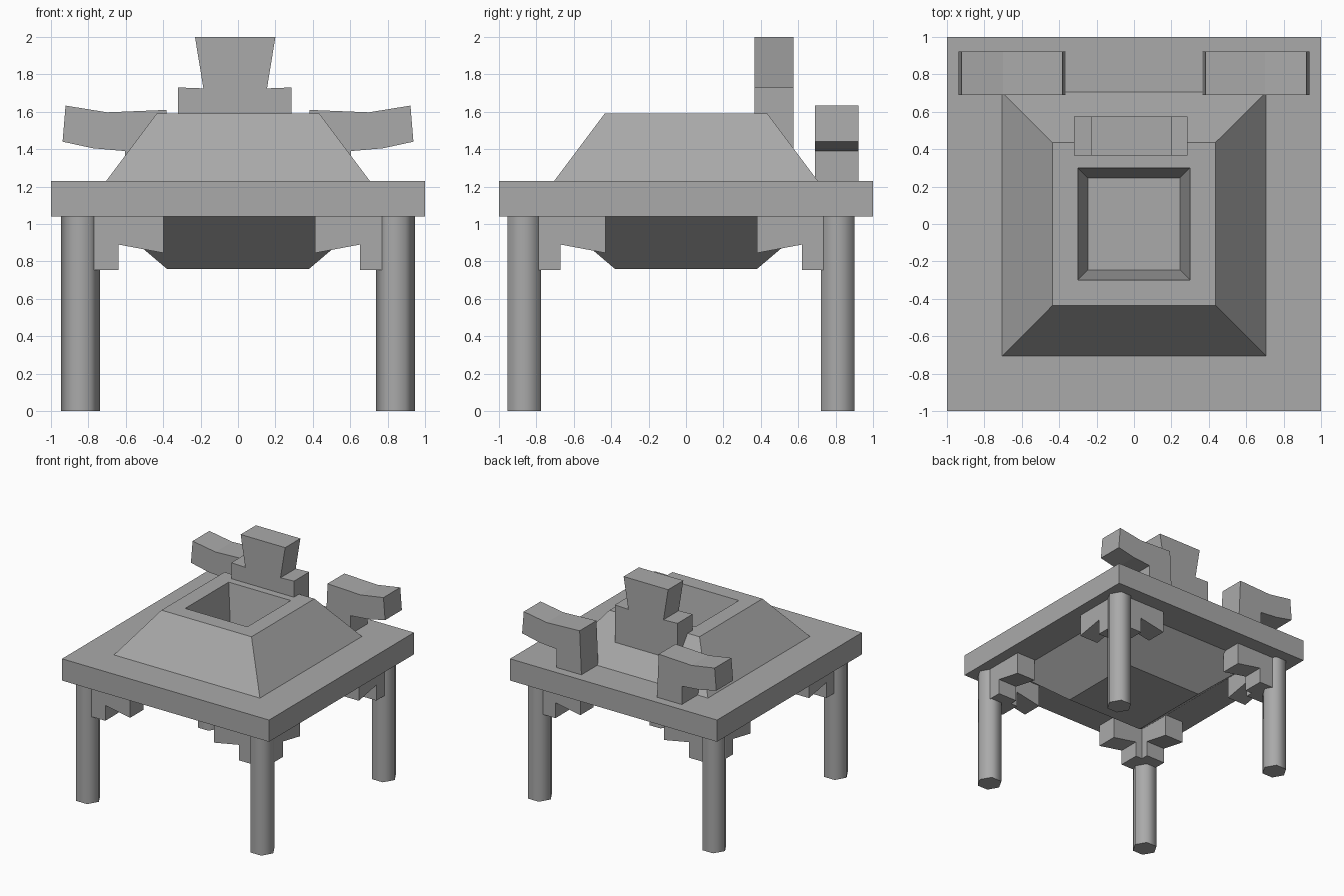
import bpy, bmesh, math
from mathutils import Matrix

cube = bpy.data.objects.get("Cube")
if cube:
    bpy.data.objects.remove(cube)

grey = bpy.data.materials.new("plain_grey")
grey.use_nodes = True
grey.diffuse_color = (0.4, 0.4, 0.4, 1)
grey.node_tree.nodes["Principled BSDF"].inputs["Base Color"].default_value = (0.4, 0.4, 0.4, 1)


def finish(name, bm):
    bmesh.ops.recalc_face_normals(bm, faces=bm.faces)
    mesh = bpy.data.meshes.new(name)
    bm.to_mesh(mesh)
    bm.free()
    mesh.materials.append(grey)
    obj = bpy.data.objects.new(name, mesh)
    bpy.context.scene.collection.objects.link(obj)
    return obj


def loft_squares(name, levels):
    """Stack square rings given as (half width, z), capped at both ends."""
    bm = bmesh.new()
    rings = [[bm.verts.new((sx * h, sy * h, z))
              for sx, sy in ((-1, -1), (1, -1), (1, 1), (-1, 1))] for h, z in levels]
    for a, b in zip(rings, rings[1:]):
        for i in range(4):
            j = (i + 1) % 4
            bm.faces.new((a[i], a[j], b[j], b[i]))
    bm.faces.new(rings[0])
    bm.faces.new(rings[-1])
    return finish(name, bm)


def extrude_profile(name, points, y0, y1, matrix=Matrix()):
    """Extrude an (x, z) outline from y0 to y1."""
    bm = bmesh.new()
    face = bm.faces.new([bm.verts.new((x, y0, z)) for x, z in points])
    new = bmesh.ops.extrude_face_region(bm, geom=[face])["geom"]
    bmesh.ops.translate(bm, vec=(0, y1 - y0, 0),
                        verts=[v for v in new if isinstance(v, bmesh.types.BMVert)])
    bmesh.ops.transform(bm, matrix=matrix, verts=bm.verts)
    return finish(name, bm)


# Table slab, raised collar with a square pit, and basin underneath
loft_squares("table_slab", [(1, 1.04), (1, 1.23)])
# The slab hides nothing in the pit: its floor rests just above the slab
loft_squares("hopper", [(0.705, 1.23), (0.435, 1.59), (0.3, 1.59), (0.245, 1.235)])
loft_squares("basin", [(0.38, 0.76), (0.71, 1.04)])

# Six-sided legs
for side, x in (("right", -0.842), ("left", 0.842)):
    for end, y in (("front", -0.865), ("back", 0.812)):
        bm = bmesh.new()
        bmesh.ops.create_cone(bm, cap_ends=True, segments=6, radius1=0.104, radius2=0.104,
                              depth=1.04, matrix=Matrix.Translation((x, y, 0.52))
                              @ Matrix.Rotation(math.pi / 6, 4, "Z"))
        # Corners point sideways
        if max(v.co.x for v in bm.verts) - x < 0.1:
            bmesh.ops.rotate(bm, verts=bm.verts, cent=(x, y, 0),
                             matrix=Matrix.Rotation(math.pi / 6, 3, "Z"))
        leg = finish(f"{end}_{side}_leg", bm)
        for p in leg.data.polygons:
            p.use_smooth = len(p.vertices) == 4

# Corner brackets: two stepped arms meeting at each leg
arm = [(0.895, 1.04), (0.895, 0.755), (0.645, 0.755), (0.645, 0.89), (0.405, 0.845), (0.405, 1.04)]
swap = Matrix(((0, 1, 0, 0), (1, 0, 0, 0), (0, 0, 1, 0), (0, 0, 0, 1)))
for side, sx in (("right", -1), ("left", 1)):
    for end, sy in (("front", -1), ("back", 1)):
        place = Matrix.Translation((0.007, -0.025, 0)) @ Matrix.Diagonal((sx, sy, 1, 1))
        extrude_profile(f"{end}_{side}_bracket_cross_arm", arm, 0.71, 0.895, place)
        extrude_profile(f"{end}_{side}_bracket_long_arm", arm, 0.71, 0.895, place @ swap)

# Flared crest behind the pit
extrude_profile("crest", [(-0.32, 1.3), (0.285, 1.3), (0.285, 1.73), (0.155, 1.725), (0.2, 2),
                          (-0.23, 2), (-0.185, 1.725), (-0.32, 1.73)], 0.365, 0.575)

# Curved horns at the back corners
horn = [(0.365, 1.23), (0.605, 1.23), (0.605, 1.39), (0.775, 1.405), (0.938, 1.44),
        (0.922, 1.633), (0.7, 1.597), (0.382, 1.61)]
for side, sx in (("right", -1), ("left", 1)):
    extrude_profile(f"{side}_horn", horn, 0.69, 0.922, Matrix.Diagonal((sx, 1, 1, 1)))
